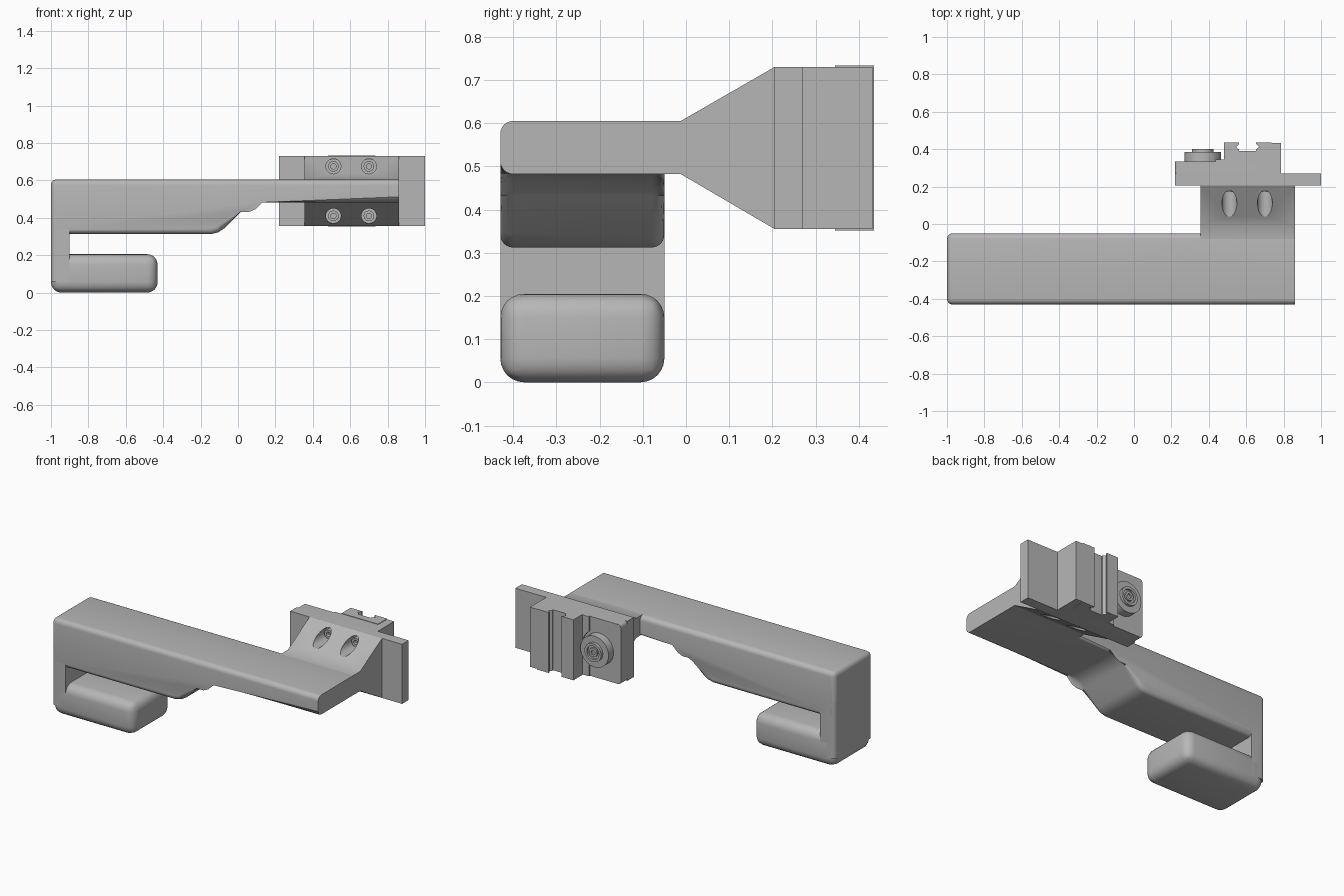
import bpy, bmesh, math
from mathutils import Vector

if "Cube" in bpy.data.objects:
    bpy.data.objects.remove(bpy.data.objects["Cube"])

grey = bpy.data.materials.new("neutral grey")
grey.use_nodes = True
grey.diffuse_color = (0.47, 0.47, 0.47, 1)
grey.node_tree.nodes["Principled BSDF"].inputs["Base Color"].default_value = grey.diffuse_color


def finish(name, bm):
    bmesh.ops.recalc_face_normals(bm, faces=bm.faces)
    mesh = bpy.data.meshes.new(name)
    bm.to_mesh(mesh)
    bm.free()
    mesh.materials.append(grey)
    obj = bpy.data.objects.new(name, mesh)
    bpy.context.collection.objects.link(obj)
    return obj


def prism(name, pts, axis, lo, hi, width=0, rounded=None, segments=6):
    """Extrude a profile along an axis; round the edges the rule picks."""
    place = {"x": lambda a, b, t: (t, a, b),
             "y": lambda a, b, t: (a, t, b),
             "z": lambda a, b, t: (a, b, t)}[axis]
    bm = bmesh.new()
    low, high = [[bm.verts.new(place(a, b, t)) for a, b in pts] for t in (lo, hi)]
    bm.faces.new(low)
    bm.faces.new(high)
    for i in range(len(pts)):
        j = (i + 1) % len(pts)
        bm.faces.new((low[i], low[j], high[j], high[i]))
    if rounded:
        edges = [e for e in bm.edges if rounded(e.verts[0].co, e.verts[1].co)]
        bmesh.ops.bevel(bm, geom=edges, offset=width, segments=segments,
                        profile=0.5, affect="EDGES", clamp_overlap=False)
    return finish(name, bm)


def box(name, x, y, z, width=0, rounded=None):
    pts = [(x[0], z[0]), (x[1], z[0]), (x[1], z[1]), (x[0], z[1])]
    return prism(name, pts, "y", y[0], y[1], width, rounded)


def disc(name, x, z, radius, y0, y1):
    n = 40
    pts = [(x + radius * math.cos(i * math.tau / n), z + radius * math.sin(i * math.tau / n))
           for i in range(n)]
    return prism(name, pts, "y", y0, y1)


def cut(target, x, z, radius, y0, y1):
    cutter = disc("cutter", x, z, radius, y0, y1)
    cutter.hide_render = True
    mod = target.modifiers.new("hole", "BOOLEAN")
    mod.operation, mod.solver, mod.object = "DIFFERENCE", "EXACT", cutter
    bpy.context.view_layer.objects.active = target
    bpy.ops.object.modifier_apply(modifier=mod.name)
    bpy.data.objects.remove(cutter)


def near(a, b):
    return abs(a - b) < 1e-4


FRONT, BACK, LEFT, RIGHT, TOP = -0.43, -0.05, -1.0, 0.86, 0.605
BOTTOM, TOP_PLATE = 0.355, 0.73

# Long arm: thick at the hook end, stepping up to a thin end
arm_profile = [(LEFT, TOP), (RIGHT, TOP), (RIGHT, 0.482), (0.13, 0.482),
               (0.085, 0.475), (0.045, 0.457), (0.015, 0.432),
               (-0.075, 0.342), (-0.105, 0.322), (-0.145, 0.312), (LEFT, 0.312)]


def arm_edges(a, b):
    rim = near(a.y, b.y) and not (near(a.x, RIGHT) and near(b.x, RIGHT))
    corner = all(near(v.x, LEFT) and near(v.z, TOP) for v in (a, b))
    return rim or corner


arm = prism("arm", arm_profile, "y", FRONT, BACK, 0.03, arm_edges)

# Hook: upright wall and rounded lower bar
wall = box("hook_wall", (LEFT, -0.9), (FRONT, BACK), (0.06, 0.42), 0.03,
           lambda a, b: near(a.x, LEFT) and near(b.x, LEFT) and near(a.y, b.y))
bar = box("hook_bar", (LEFT, -0.43), (FRONT, BACK), (0, 0.205), 0.055, lambda a, b: True)

# Flared mount joining the arm to the plate
mount = prism("flared_mount", [(-0.1, 0.482), (-0.012, 0.482), (0.205, BOTTOM),
                               (0.205, TOP_PLATE), (-0.012, TOP), (-0.1, TOP)],
              "x", 0.355, RIGHT)

# Mounting plate and carriage behind it
plate = box("mounting_plate", (0.22, 1.0), (0.205, 0.27), (BOTTOM, TOP_PLATE))
carriage = box("carriage", (0.22, 0.735), (0.27, 0.335), (BOTTOM, TOP_PLATE), 0.018,
               lambda a, b: all(near(v.x, 0.22) for v in (a, b)) and near(a.z, b.z))
pad = box("carriage_pad", (0.435, 0.735), (0.33, 0.345), (BOTTOM, TOP_PLATE))
fence = box("side_fence", (0.735, 0.785), (0.27, 0.432), (BOTTOM, TOP_PLATE))

# Four counterbored screw holes with screw heads inside
for x in (0.51, 0.70):
    for z in (0.41, 0.675):
        cut(mount, x, z, 0.04, -0.2, 0.3)
        screw = disc("screw_head", x, z, 0.028, 0.17, 0.206)
        cut(screw, x, z, 0.014, 0.1, 0.19)

# Clamp rail with a grooved channel
half = [(0.1275, 0.345), (0.1275, 0.435), (0.045, 0.435), (0.045, 0.428),
        (0.062, 0.412), (0.045, 0.398), (0.045, 0.39)]
middle = 0.6075
rail_profile = ([(middle + a, b) for a, b in half]
                + [(middle - a, b) for a, b in reversed(half)])
rail = prism("clamp_rail", rail_profile, "z", 0.352, 0.733)

# Round locking knob with a recessed screw
knob_x, knob_z = 0.368, 0.543
cut(pad, knob_x, knob_z, 0.115, 0.3, 0.4)
knob = disc("knob", knob_x, knob_z, 0.098, 0.33, 0.385)
boss = disc("knob_boss", knob_x, knob_z, 0.058, 0.37, 0.402)
cut(boss, knob_x, knob_z, 0.042, 0.39, 0.5)
core = disc("knob_screw", knob_x, knob_z, 0.028, 0.38, 0.4)
cut(core, knob_x, knob_z, 0.014, 0.388, 0.5)

# Smooth the rounded parts, keeping real edges sharp
for obj in list(bpy.context.collection.objects):
    if obj.type == "MESH" and grey.name in obj.data.materials:
        bpy.ops.object.select_all(action="DESELECT")
        obj.select_set(True)
        bpy.context.view_layer.objects.active = obj
        bpy.ops.object.shade_smooth_by_angle(angle=math.radians(30))
